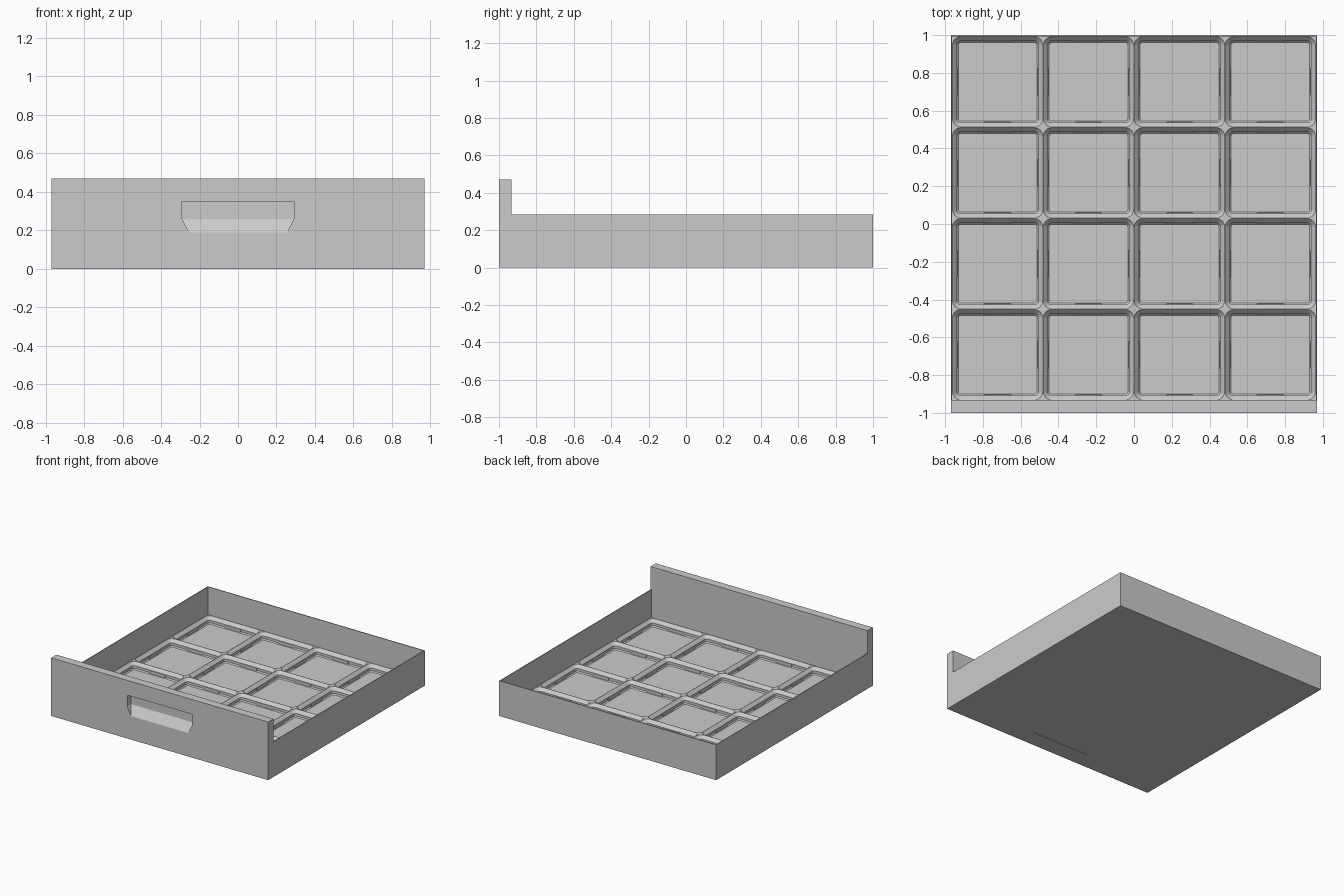
import bpy, bmesh
from math import cos, sin, pi
from mathutils import Matrix

old = bpy.data.objects.get("Cube")
if old:
    bpy.data.objects.remove(old, do_unlink=True)

# Overall dimensions
HALF_X, HALF_Y = 0.97, 1.0
SIDE_H, FRONT_H = 0.285, 0.47
PLATE_Y = -0.933            # back of the front plate
PITCH = 0.4815
FLOOR, RIM = 0.006, 0.059
GRID_BACK = PLATE_Y + 4 * PITCH

grey = bpy.data.materials.new("plain grey")
grey.use_nodes = True
grey.diffuse_color = (0.6, 0.6, 0.6, 1)
grey.node_tree.nodes["Principled BSDF"].inputs["Base Color"].default_value = (0.6, 0.6, 0.6, 1)


def make_object(name, bm):
    bmesh.ops.recalc_face_normals(bm, faces=bm.faces)
    mesh = bpy.data.meshes.new(name)
    bm.to_mesh(mesh)
    bm.free()
    mesh.materials.append(grey)
    obj = bpy.data.objects.new(name, mesh)
    bpy.context.collection.objects.link(obj)
    return obj


def add_box(bm, lo, hi):
    size = [b - a for a, b in zip(lo, hi)]
    mid = [(a + b) / 2 for a, b in zip(lo, hi)]
    bmesh.ops.create_cube(bm, size=1, matrix=Matrix.Translation(mid) @ Matrix.Diagonal((*size, 1)))


def box(name, lo, hi):
    bm = bmesh.new()
    add_box(bm, lo, hi)
    return make_object(name, bm)


def cut(target, cutter):
    mod = target.modifiers.new("cut", 'BOOLEAN')
    mod.operation, mod.solver, mod.object = 'DIFFERENCE', 'EXACT', cutter
    bpy.context.view_layer.objects.active = target
    bpy.ops.object.modifier_apply(modifier=mod.name)
    bpy.data.objects.remove(cutter, do_unlink=True)


# Drawer body: block with lowered sides and hollow inside
body = box("drawer_body", (-HALF_X, -HALF_Y, 0), (HALF_X, HALF_Y, FRONT_H))
cut(body, box("side_cutter", (-2, PLATE_Y, SIDE_H), (2, 2, 1)))
cut(body, box("hollow_cutter", (-2 * PITCH, PLATE_Y, FLOOR), (2 * PITCH, GRID_BACK, 1)))

# Finger pocket in the front plate, with a sloped lower face
bm = bmesh.new()
opening = [(0.255, 0.19), (0.29, 0.26), (0.29, 0.35)]
for y, outline in ((-1.02, opening), (-1.0, opening), (-0.953, opening[1:])):
    for x, z in outline:
        for side in (-1, 1):
            bm.verts.new((side * x, y, z))
bmesh.ops.convex_hull(bm, input=bm.verts)
cut(body, make_object("pocket_cutter", bm))

# Shallow slot under the floor
cut(body, box("slot_cutter", (-0.25, -0.86, -0.1), (0.25, -0.838, 0.004)))


# Grid of rounded, stepped sockets
def ring(bm, cx, cy, half, radius, z, steps=6):
    verts = []
    for corner in range(4):
        for i in range(steps + 1):
            a = (corner + i / steps) * pi / 2
            sx = 1 if corner in (0, 3) else -1
            sy = 1 if corner < 2 else -1
            verts.append(bm.verts.new((cx + sx * (half - radius) + radius * cos(a),
                                       cy + sy * (half - radius) + radius * sin(a), z)))
    return verts


def add_socket(bm, cx, cy):
    profile = [(0.2395, 0.046, RIM), (0.2161, 0.021, 0.0347),
               (0.2161, 0.021, 0.014), (0.208, 0.013, FLOOR)]
    rings = [ring(bm, cx, cy, *p) for p in profile]
    n = len(rings[0])
    for upper, lower in zip(rings, rings[1:]):
        for i in range(n):
            j = (i + 1) % n
            bm.faces.new((upper[i], upper[j], lower[j], lower[i]))
    # flat rim out to the square cell
    h = PITCH / 2
    corners = [bm.verts.new((cx + sx * h, cy + sy * h, RIM))
               for sx, sy in ((1, 1), (-1, 1), (-1, -1), (1, -1))]
    for i in range(n):
        j = (i + 1) % n
        a, b = corners[i * 4 // n], corners[j * 4 // n]
        face = (rings[0][i], rings[0][j], a) if a is b else (rings[0][i], rings[0][j], b, a)
        bm.faces.new(face)


centres = [((i - 1.5) * PITCH, PLATE_Y + (j + 0.5) * PITCH) for i in range(4) for j in range(4)]
bm = bmesh.new()
for cx, cy in centres:
    add_socket(bm, cx, cy)
bmesh.ops.remove_doubles(bm, verts=bm.verts, dist=0.0001)
make_object("socket_grid", bm)

# Small grip pads in the middle of each socket wall
bm = bmesh.new()
for cx, cy in centres:
    for s in (-1, 1):
        near, far = sorted((s * 0.211, s * 0.218))
        add_box(bm, (cx + near, cy - 0.07, FLOOR), (cx + far, cy + 0.07, 0.034))
        add_box(bm, (cx - 0.07, cy + near, FLOOR), (cx + 0.07, cy + far, 0.034))
make_object("grip_pads", bm)
